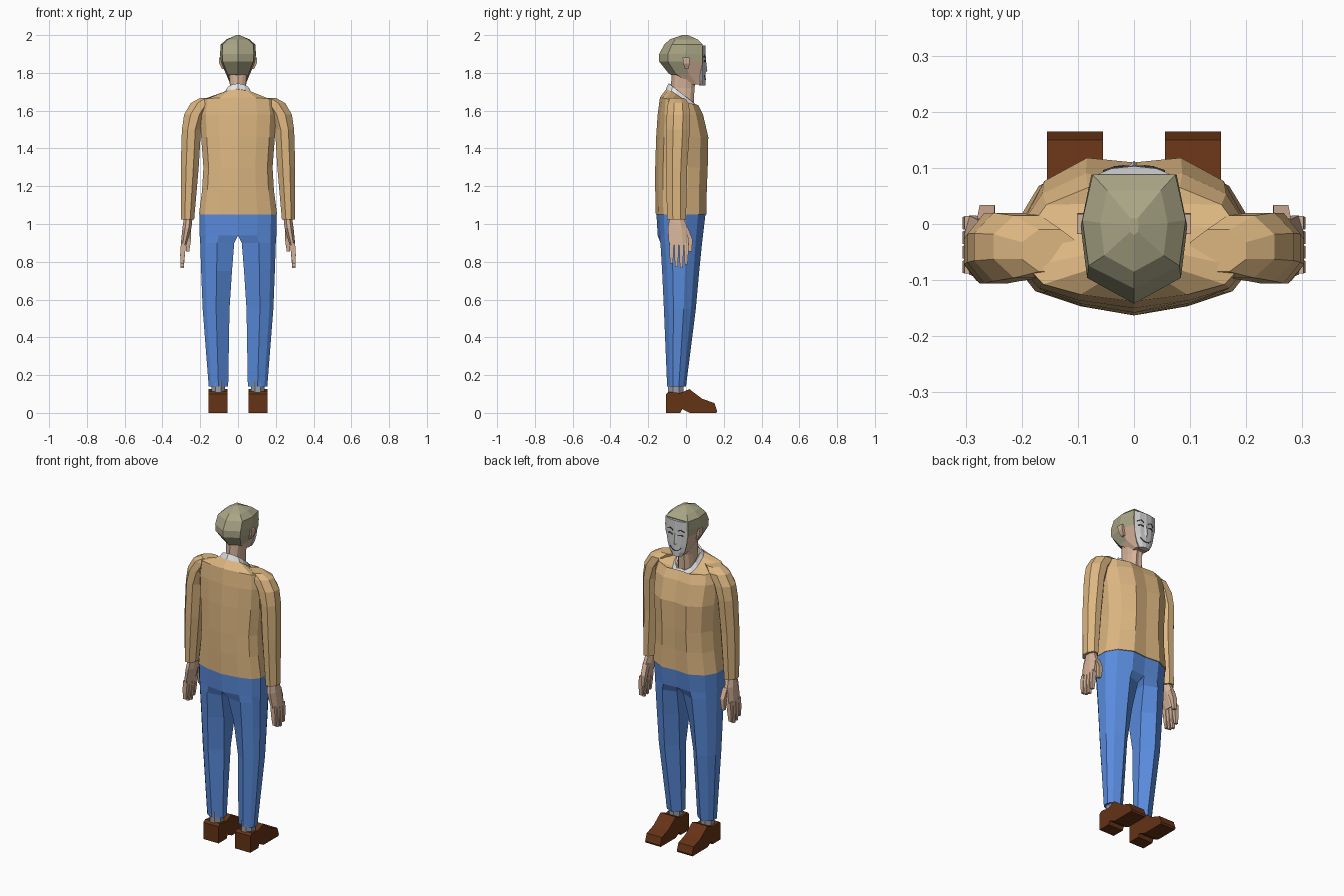
import bpy, bmesh

if "Cube" in bpy.data.objects:
    bpy.data.objects.remove(bpy.data.objects["Cube"], do_unlink=True)


def material(name, r, g, b):
    m = bpy.data.materials.new(name)
    m.use_nodes = True
    m.diffuse_color = (r, g, b, 1)
    m.node_tree.nodes["Principled BSDF"].inputs["Base Color"].default_value = (r, g, b, 1)
    return m


tan = material("tan_wool", .72, .47, .22)
denim = material("blue_denim", .1, .26, .72)
skin = material("skin", .67, .45, .32)
hair = material("olive_grey_hair", .4, .38, .24)
leather = material("brown_leather", .13, .033, .008)
white = material("collar_white", .8, .8, .82)
mask = material("face_grey", .64, .64, .65)
sock = material("sock_grey", .33, .33, .37)
dark = material("dark_line", .06, .06, .06)

# Cross-section templates: x fraction of half width, depth fraction from back to front
BODY = [(0, 0), (.5, .06), (.85, .15), (1, .3), (1, .62), (.82, .85), (.43, 1), (0, .97)]
HEAD = [(0, 0), (.88, .2), (1, .6), (.8, 1), (0, 1)]
ROUND = [(.3, 0), (.7, 0), (1, .3), (1, .7), (.7, 1), (.3, 1), (0, .7), (0, .3)]
BOX = [(0, 0), (1, 0), (1, 1), (0, 1)]


def full_ring(shape, z, w, back, front, tilt=0):
    """Symmetric horizontal ring; tilt raises the front relative to the back."""
    both = shape + [(-x, t) for x, t in shape[-2:0:-1]]
    return [(x * w, back + t * (front - back), z + tilt * (t - .5)) for x, t in both]


def side_ring(shape, side, z, x0, x1, back, front):
    """Ring between an inner and an outer x on one side of the body."""
    return [(side * (x0 + u * (x1 - x0)), back + t * (front - back), z) for u, t in shape]


def loft(name, rings, *mats, caps=True, rule=None):
    bm = bmesh.new()
    rows = [[bm.verts.new(p) for p in ring] for ring in rings]
    n = len(rows[0])
    for a, b in zip(rows, rows[1:]):
        for i in range(n):
            j = (i + 1) % n
            bm.faces.new((a[i], a[j], b[j], b[i]))
    if caps:
        bm.faces.new(rows[0])
        bm.faces.new(rows[-1])
    bmesh.ops.recalc_face_normals(bm, faces=bm.faces)
    if rule:
        for f in bm.faces:
            f.material_index = rule(f.calc_center_median())
    mesh = bpy.data.meshes.new(name)
    bm.to_mesh(mesh)
    bm.free()
    for m in mats:
        mesh.materials.append(m)
    ob = bpy.data.objects.new(name, mesh)
    bpy.context.scene.collection.objects.link(ob)
    return ob


# Sweater body
loft("sweater", [full_ring(BODY, *r) for r in [
    (1.05, .207, -.16, .108), (1.18, .19, -.163, .11), (1.3, .183, -.163, .115),
    (1.46, .195, -.158, .118), (1.58, .2, -.15, .09), (1.65, .19, -.138, .065, -.04),
    (1.665, .075, -.1, .06, -.11)]], tan)

# Collar and neck
collar = loft("collar", [full_ring(BODY, *r) for r in [
    (1.655, .08, -.107, .072, -.12), (1.69, .062, -.092, .05, -.11)]], white, caps=False)
solid = collar.modifiers.new("thickness", "SOLIDIFY")
solid.thickness = .01
loft("neck", [full_ring(BODY, *r) for r in [
    (1.62, .048, -.08, .04), (1.72, .042, -.08, .045), (1.82, .05, -.075, .06)]], skin)

# Head, with hair above the ears and over the nape
loft("head", [full_ring(HEAD, *r) for r in [
    (1.738, .038, .02, .085), (1.795, .064, -.09, .085), (1.86, .092, -.142, .087),
    (1.9, .095, -.142, .088), (1.95, .092, -.115, .088), (1.978, .06, -.085, .06),
    (2, .008, -.02, .01)]], skin, hair,
    rule=lambda c: int(c.z > 1.865 or (c.y < -.02 and c.z > 1.8)))

# Face plate with a small nose
FACE = [(1, .085), (.55, .099), (.15, .102)]
rows = []
for z, w, nose in [(1.732, .032, 0), (1.76, .05, 0), (1.8, .062, 0), (1.812, .064, .01),
                   (1.87, .073, .002), (1.945, .073, 0)]:
    half = [(w * u, y, z) for u, y in FACE]
    rows.append(half + [(0, .103 + nose, z)] + [(-x, y, z) for x, y, z in half[::-1]]
                + [(-w * .8, .07, z), (w * .8, .07, z)])
loft("face", rows, mask)


def stroke(name, points, h):
    """Thin painted line across the face."""
    loft(name, [[(x, y - .006, z - h), (x, y + .003, z - h), (x, y + .003, z + h),
                 (x, y - .006, z + h)] for x, y, z in points], dark)


stroke("mouth", [(-.035, .097, 1.785), (-.018, .101, 1.77), (0, .102, 1.766),
                 (.018, .101, 1.77), (.035, .097, 1.785)], .003)

for side, tag in ((1, "left"), (-1, "right")):
    def limb(name, shape, rings, mat):
        return loft(tag + "_" + name, [side_ring(shape, side, *r) for r in rings], mat)

    # Face details and ear
    stroke(tag + "_brow", [(side * .015, .101, 1.885), (side * .035, .1, 1.895),
                           (side * .055, .093, 1.885)], .003)
    stroke(tag + "_eye", [(side * .018, .102, 1.86), (side * .035, .1, 1.865),
                          (side * .05, .094, 1.86)], .003)
    limb("ear", BOX, [(1.82, .07, .085, -.005, .012), (1.85, .08, .1, -.015, .02),
                      (1.882, .085, .102, -.018, .018)], skin)

    # Sleeve
    limb("sleeve", ROUND, [
        (1.025, .232, .303, -.1, 0), (1.3, .208, .303, -.106, .006),
        (1.5, .196, .297, -.106, .02), (1.58, .17, .285, -.102, .02),
        (1.64, .13, .25, -.096, .015), (1.668, .1, .2, -.085, -.01)], tan)

    # Hand with fingers and thumb
    limb("palm", ROUND, [(1.04, .24, .285, -.085, -.015), (.98, .246, .294, -.096, .008),
                         (.89, .273, .303, -.09, .015)], skin)
    for i, tip in enumerate((.79, .773, .768, .785)):
        y = -.088 + .026 * i
        limb("finger_%d" % (i + 1), BOX, [
            (.9, .275, .302, y, y + .024), (.84, .281, .306, y + .001, y + .022),
            (tip, .287, .304, y + .004, y + .018)], skin)
    limb("thumb", BOX, [(.98, .25, .28, -.02, .01), (.92, .248, .275, .005, .034),
                        (.855, .258, .274, .015, .032)], skin)

    # Trouser leg: flat at the centre seam, rounding off below the crotch
    rings = []
    for z, x0, x1, back, front, k in [
            (1.06, 0, .205, -.157, .104, 0), (.94, 0, .203, -.15, .09, 0),
            (.9, .02, .2, -.145, .085, .3), (.75, .032, .195, -.13, .07, .7),
            (.55, .045, .187, -.117, .052, 1), (.14, .052, .155, -.1, 0, 1)]:
        shape = ([(0, .3 * k), (.5, .06 * (1 - k))] + BODY[2:6]
                 + [(.43, 1), (0, .97 - .3 * k)])
        rings.append(side_ring(shape, side, z, x0, x1, back, front))
    loft(tag + "_trouser_leg", rings, denim)

    # Sock and shoe
    limb("sock", ROUND, [(.08, .068, .14, -.095, -.012), (.17, .068, .14, -.095, -.012)], sock)
    profile = [(-.105, 0), (-.105, .1), (-.09, .112), (-.03, .105), (.018, .126), (.085, .075),
               (.15, .052), (.165, .01), (.16, 0), (.02, 0), (-.02, .02), (-.03, 0)]
    loft(tag + "_shoe", [[(side * x, y, z) for y, z in profile] for x in (.055, .155)], leather)
